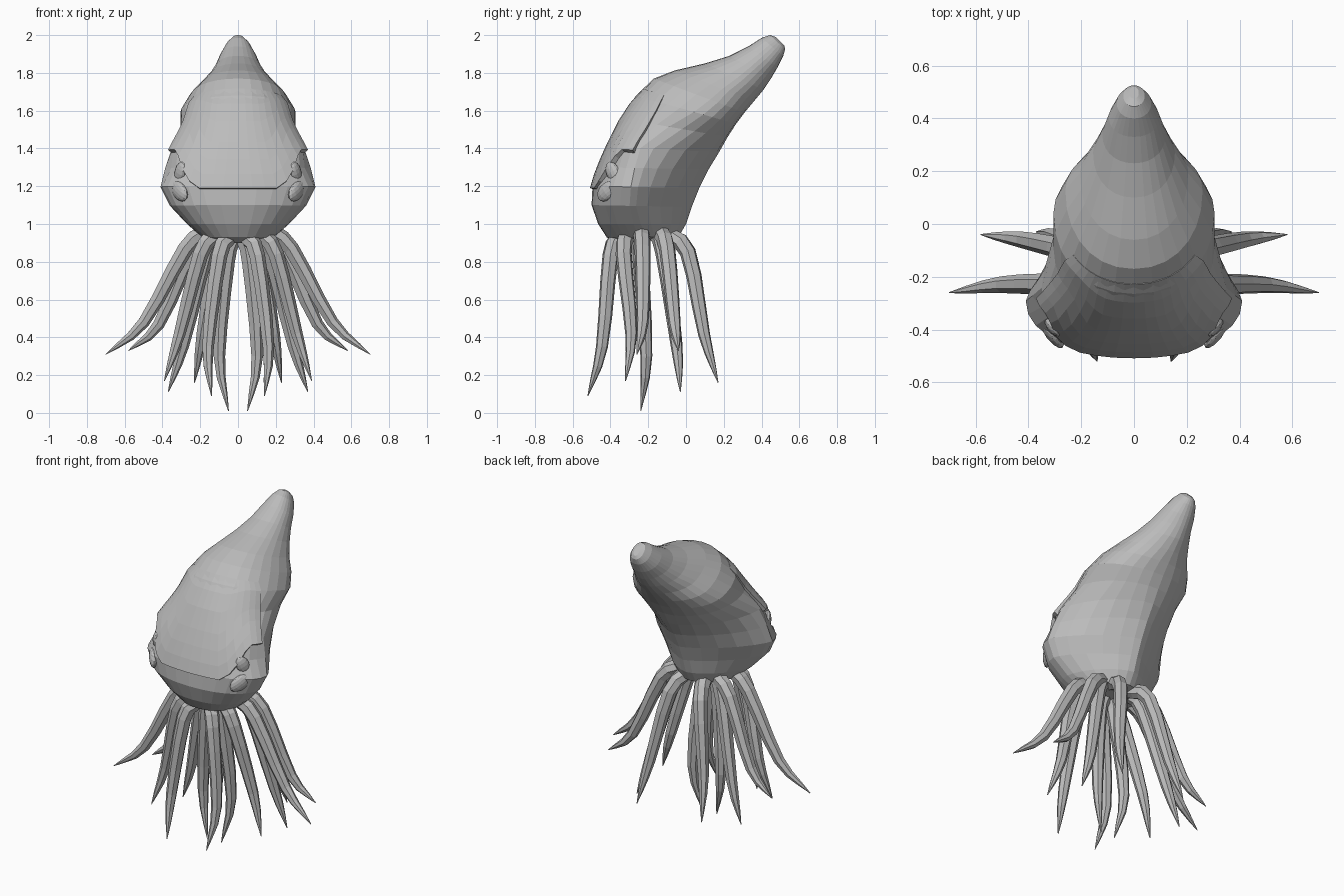
import bpy, bmesh, math
from mathutils import Vector

cube = bpy.data.objects.get("Cube")
if cube:
    bpy.data.objects.remove(cube)

grey = bpy.data.materials.new("plain grey")
grey.use_nodes = True
COLOR = (0.5, 0.5, 0.5, 1)
grey.diffuse_color = COLOR
grey.node_tree.nodes["Principled BSDF"].inputs["Base Color"].default_value = COLOR


def add_object(name, bm):
    bmesh.ops.recalc_face_normals(bm, faces=bm.faces)
    mesh = bpy.data.meshes.new(name)
    bm.to_mesh(mesh)
    bm.free()
    mesh.materials.append(grey)
    obj = bpy.data.objects.new(name, mesh)
    bpy.context.collection.objects.link(obj)
    return obj


def skin(bm, rings):
    """Join rings of vertices into a closed tube."""
    count = len(rings[0])
    for lower, upper in zip(rings, rings[1:]):
        for k in range(count):
            n = (k + 1) % count
            bm.faces.new((lower[k], lower[n], upper[n], upper[k]))
    bm.faces.new(rings[0])
    bm.faces.new(rings[-1])


# Body cross-sections: front y, z, back y, z, half width, widest point, back pinch
SECTIONS = [
    (-.36, .90, -.09, .92, .10, .50, 1.0),
    (-.42, .93, -.04, .93, .19, .45, 1.1),
    (-.465, 1.0, -.0, 1.0, .27, .40, 1.3),
    (-.50, 1.1, .03, 1.09, .36, .38, 1.5),
    (-.495, 1.2, .07, 1.19, .41, .36, 1.5),
    (-.465, 1.3, .12, 1.29, .385, .33, 1.4),
    (-.42, 1.41, .175, 1.38, .35, .30, 1.2),
    (-.345, 1.56, .22, 1.46, .305, .45, 1.0),
    (-.265, 1.68, .265, 1.53, .305, .58, 1.0),
    (-.17, 1.77, .31, 1.59, .26, .62, 1.0),
    (-.06, 1.813, .36, 1.65, .205, .6, 1.1),
    (.10, 1.85, .41, 1.71, .155, .55, 1.1),
    (.23, 1.89, .45, 1.77, .12, .5, 1.1),
    (.33, 1.94, .485, 1.83, .095, .48, 1.0),
    (.40, 1.985, .515, 1.89, .065, .5, .9),
    (.445, 2.0, .525, 1.925, .04, .5, .9),
    (.475, 1.99, .52, 1.945, .018, .5, 1.0),
]


def surface(v, a, scale=1.0):
    """Point on the body: v runs along it, a turns from front (0) to back."""
    i = min(int(v), len(SECTIONS) - 2)
    t = v - i
    fy, fz, by, bz, w, m, pinch = (
        p + (q - p) * t for p, q in zip(SECTIONS[i], SECTIONS[i + 1]))
    front, back = Vector((0, fy, fz)), Vector((0, by, bz))
    mid = front.lerp(back, m)
    c, s = math.cos(a), math.sin(a)
    e = .93 if c > 0 else pinch
    end = front if c > 0 else back
    out = (end - mid) * abs(c) ** e
    out.x = math.copysign(w * abs(s) ** e, s)
    return mid + out * scale


def body_point(v, deg):
    """Body surface with the eye sockets pressed in."""
    off = abs((deg + 180) % 360 - 180)
    socket = v == 5 and 30 < off < 80
    return surface(v, math.radians(deg), .94 if socket else 1)


# Head and mantle
SIDES = 28
bm = bmesh.new()
skin(bm, [[bm.verts.new(body_point(v, 360 * k / SIDES)) for k in range(SIDES)]
          for v in range(len(SECTIONS))])
add_object("head_and_mantle", bm)

# Overhanging forehead plate, with a lower edge that climbs over each eye
bm = bmesh.new()
COLS, ROWS = 18, 6
grid = []
for c in range(COLS + 1):
    deg = -80 + 160 * c / COLS
    climb = min(max((abs(deg) - 30) / 28, 0), 1)
    low, high = 3.9 + 2 * climb, 8.4
    column = []
    for r in range(ROWS + 1):
        f = r / ROWS
        column.append(bm.verts.new(surface(
            low + (high - low) * f, math.radians(deg * (1 - .35 * f)), 1.065 - .06 * f)))
    grid.append(column)
for left, right in zip(grid, grid[1:]):
    for r in range(ROWS):
        bm.faces.new((left[r], right[r], right[r + 1], left[r + 1]))
brow = add_object("forehead_plate", bm)
solid = brow.modifiers.new("thickness", "SOLIDIFY")
solid.thickness = .045
solid.offset = -1


# Eyes and the cheek pads under them, sunk into the head
def pebble(name, v, deg, depth, size, tilt):
    for side, label in ((1, "left"), (-1, "right")):
        bm = bmesh.new()
        bmesh.ops.create_uvsphere(bm, u_segments=12, v_segments=8, radius=1)
        obj = add_object(f"{label}_{name}", bm)
        obj.location = surface(v, math.radians(deg) * side, depth)
        obj.scale = size
        obj.rotation_euler = (0, tilt * side, math.radians(deg) * side)


pebble("eye", 4.75, 55, .94, (.04, .025, .06), -.5)
pebble("cheek_pad", 3.75, 52, .97, (.07, .025, .045), -.6)

# Tentacles: root, shoulder, knee and tip, mirrored left and right
TENTACLES = {
    "outer_front": ((.16, -.24, .97), (.28, -.23, .87), (.50, -.23, .48), (.70, -.26, .31)),
    "outer_back": ((.12, -.14, .96), (.24, -.1, .87), (.42, -.06, .47), (.58, -.04, .33)),
    "front": ((.05, -.35, .93), (.10, -.40, .83), (.16, -.445, .35), (.14, -.52, .09)),
    "inner": ((.03, -.24, .92), (.06, -.24, .8), (.10, -.21, .3), (.05, -.24, .01)),
    "rear": ((.06, -.12, .95), (.11, .01, .85), (.19, .095, .42), (.23, .17, .16)),
    "side_front": ((.12, -.31, .95), (.2, -.33, .84), (.31, -.29, .42), (.39, -.32, .17)),
    "side_back": ((.10, -.16, .96), (.17, -.12, .85), (.29, -.05, .36), (.37, -.03, .11)),
}
RIM, STEPS = 7, 3


def smooth_path(points):
    """Rounded path through the points."""
    ends = [points[0] * 2 - points[1], *points, points[-1] * 2 - points[-2]]
    path = []
    for p, q, r, s in zip(ends, ends[1:], ends[2:], ends[3:]):
        for step in range(STEPS):
            t = step / STEPS
            path.append(q + (r - p) * (t / 2) + (p * 2 - q * 5 + r * 4 - s) * (t * t / 2)
                        + (q * 3 - p - r * 3 + s) * (t ** 3 / 2))
    return path + [points[-1]]


for name, points in TENTACLES.items():
    for side, label in ((1, "left"), (-1, "right")):
        path = smooth_path([Vector((side * x, y, z)) for x, y, z in points])
        bm = bmesh.new()
        rings = []
        for i, p in enumerate(path):
            along = path[min(i + 1, len(path) - 1)] - path[max(i - 1, 0)]
            u = along.cross(Vector((0, 1, 0))).normalized()
            w = along.cross(u).normalized()
            f = i / (len(path) - 1)
            radius = .002 + .043 * (1 - f ** 3)
            turns = [2 * math.pi * k / RIM for k in range(RIM)]
            rings.append([bm.verts.new(p + radius * (u * math.cos(t) + w * math.sin(t)))
                          for t in turns])
        skin(bm, rings)
        add_object(f"{label}_{name}_tentacle", bm)
